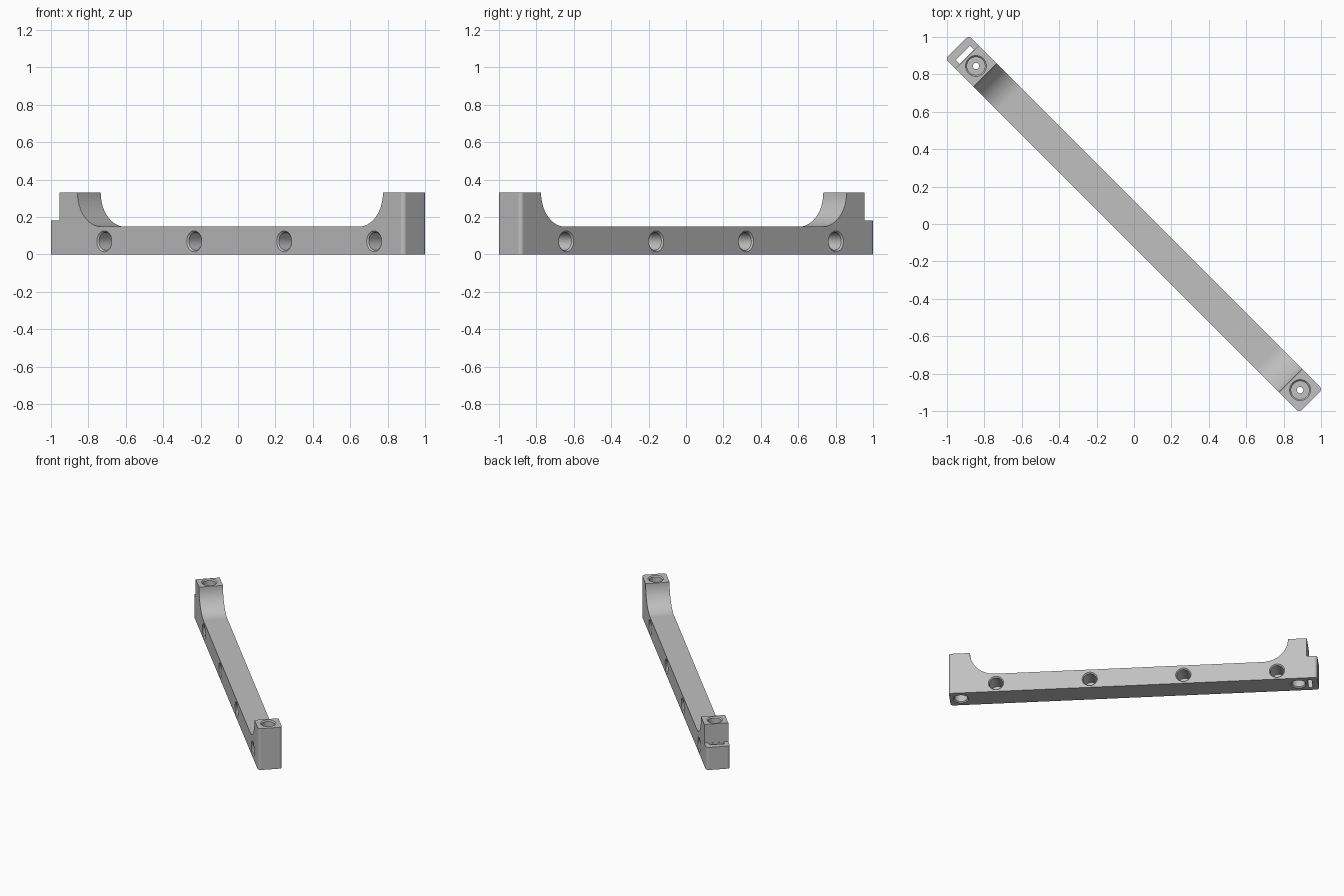
import bpy, bmesh, math
from mathutils import Matrix, Vector

if "Cube" in bpy.data.objects:
    bpy.data.objects.remove(bpy.data.objects["Cube"])

END, HALF = 1.338, 0.088         # half length and half width of the bar
TOP, DECK, LEDGE = 0.33, 0.148, 0.18
FILLET = TOP - DECK
LEFT_POST, RIGHT_POST, STEP = -1.126, 1.184, -1.262

grey = bpy.data.materials.new("plain_grey")
grey.use_nodes = True
colour = (0.53, 0.53, 0.53, 1)
grey.diffuse_color = colour
grey.node_tree.nodes["Principled BSDF"].inputs["Base Color"].default_value = colour


def make_object(name, bm):
    bmesh.ops.recalc_face_normals(bm, faces=bm.faces)
    mesh = bpy.data.meshes.new(name)
    bm.to_mesh(mesh)
    bm.free()
    mesh.materials.append(grey)
    obj = bpy.data.objects.new(name, mesh)
    bpy.context.collection.objects.link(obj)
    return obj


def arc(cx, start, end, steps=16):
    """Quarter circle of the inner fillet, seen from the side."""
    angles = [math.radians(start + (end - start) * i / steps) for i in range(steps + 1)]
    return [(cx + FILLET * math.cos(a), TOP + FILLET * math.sin(a)) for a in angles]


def lathe(bm, rings, matrix, sides=48):
    """Closed turned solid from (radius, height) rings."""
    loops = []
    for r, h in rings:
        loops.append([bm.verts.new(matrix @ Vector((r * math.cos(math.tau * i / sides),
                                                    r * math.sin(math.tau * i / sides), h)))
                      for i in range(sides)])
    for a, b in zip(loops, loops[1:]):
        for i in range(sides):
            j = (i + 1) % sides
            bm.faces.new((a[i], a[j], b[j], b[i]))
    bm.faces.new(loops[0])
    bm.faces.new(loops[-1])


# Bar with two raised end posts, extruded from its side profile
profile = [(-END, 0), (END, 0), (END, TOP)]
profile += arc(RIGHT_POST - FILLET, 0, -90)
profile += arc(LEFT_POST + FILLET, -90, -180)
profile += [(STEP, TOP), (STEP, LEDGE), (-END, LEDGE)]
bm = bmesh.new()
side = bm.faces.new([bm.verts.new((u, -HALF, z)) for u, z in profile])
new = bmesh.ops.extrude_face_region(bm, geom=[side])["geom"]
bmesh.ops.translate(bm, vec=(0, 2 * HALF, 0),
                    verts=[g for g in new if isinstance(g, bmesh.types.BMVert)])

# Rounded upright edges at both ends: cap edges running up between end and side
bm.edges.ensure_lookup_table()
corners = [e for e in bm.edges
           if all(abs(abs(v.co.x) - END) < 1e-4 for v in e.verts)
           and abs(e.verts[0].co.z - e.verts[1].co.z) > 0.1]
bmesh.ops.bevel(bm, geom=corners, offset=0.022, segments=5, profile=0.5, affect='EDGES')
bar = make_object("mounting_bar", bm)

# Cutters: chamfered blind side holes, double counterbored post holes, slot
cut = bmesh.new()
mouth = [(0.056, -0.02), (0.056, 0), (0.048, 0.008)]
for face, first in ((-1, -0.923), (1, -1.046)):
    for i in range(4):
        place = (Matrix.Translation((first + 0.68 * i, face * HALF, 0.07))
                 @ Matrix.Rotation(math.radians(90 * face), 4, 'X'))
        lathe(cut, mouth + [(0.048, 0.135)], place)
post_hole = mouth + [(0.048, 0.12), (0.017, 0.12), (0.017, TOP - 0.12), (0.048, TOP - 0.12)]
post_hole += [(r, TOP - h) for r, h in reversed(mouth)]
for u in (-1.195, 1.256):
    lathe(cut, post_hole, Matrix.Translation((u, 0, 0)))
slot = Matrix.Translation((-1.279, 0, 0.08)) @ Matrix.Diagonal((0.03, 0.106, 0.3, 1))
bmesh.ops.create_cube(cut, size=1, matrix=slot)
cutter = make_object("hole_cutter", cut)
cutter.hide_render = True

bpy.ops.object.select_all(action='DESELECT')
bpy.context.view_layer.objects.active = bar
bar.select_set(True)
mod = bar.modifiers.new("holes", 'BOOLEAN')
mod.operation = 'DIFFERENCE'
mod.solver = 'EXACT'
mod.object = cutter
bpy.ops.object.modifier_apply(modifier=mod.name)
bpy.data.objects.remove(cutter)

# Smooth curved walls, crisp edges, then lay the bar along the diagonal
bpy.ops.object.shade_smooth_by_angle(angle=math.radians(30))
weighted = bar.modifiers.new("weighted_normals", 'WEIGHTED_NORMAL')
weighted.keep_sharp = True
bar.data.transform(Matrix.Rotation(math.radians(-45), 4, 'Z'))
